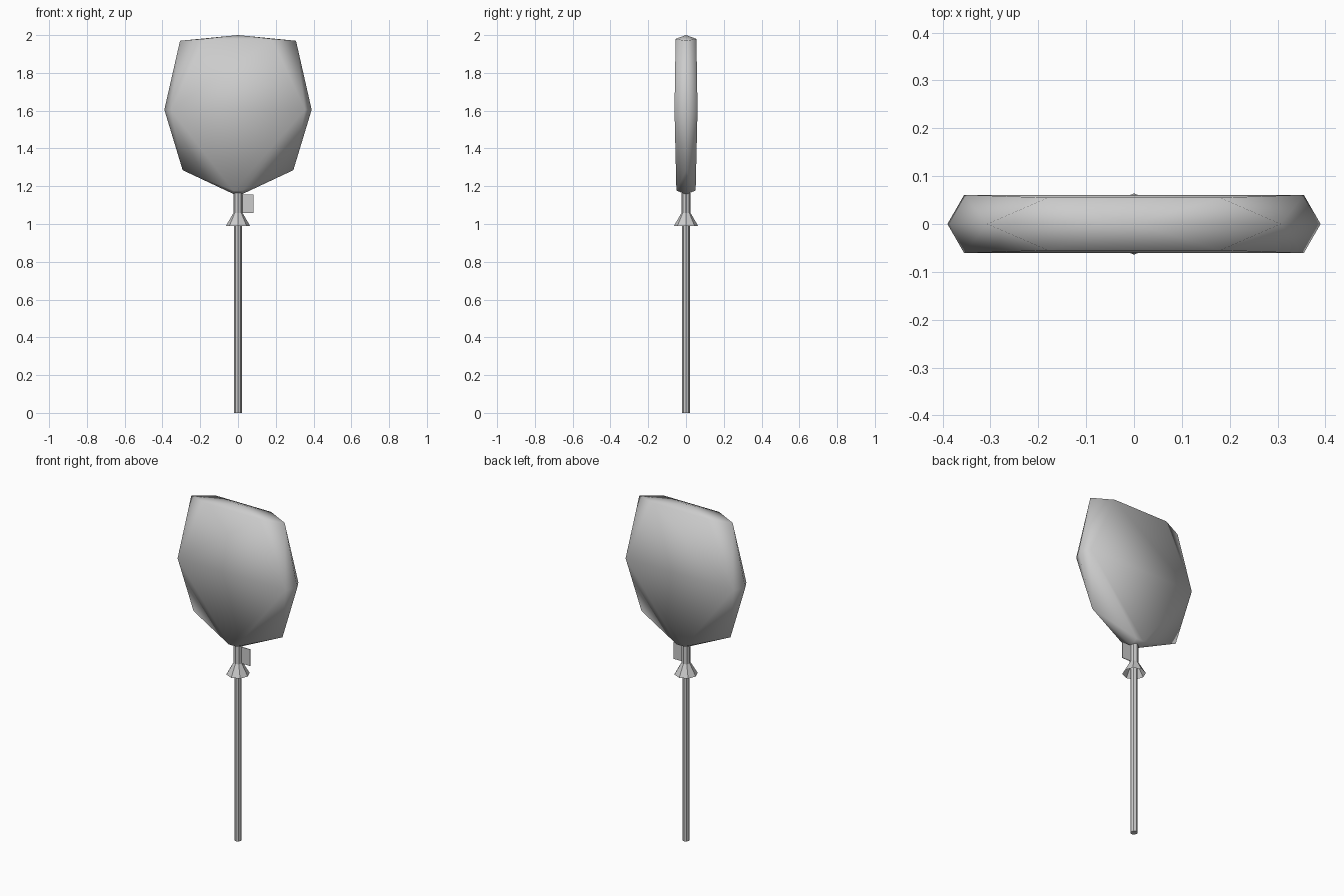
import bpy
import bmesh
import math

cube = bpy.data.objects.get("Cube")
if cube:
    bpy.data.objects.remove(cube, do_unlink=True)

grey = bpy.data.materials.new("light_grey")
grey.use_nodes = True
colour = (0.6, 0.6, 0.6, 1)
grey.diffuse_color = colour
grey.node_tree.nodes["Principled BSDF"].inputs["Base Color"].default_value = colour


def finish(name, bm):
    mesh = bpy.data.meshes.new(name)
    bm.to_mesh(mesh)
    bm.free()
    mesh.materials.append(grey)
    obj = bpy.data.objects.new(name, mesh)
    bpy.context.collection.objects.link(obj)
    return obj


def tube(name, bottom, top, r_bottom, r_top, caps=True, sides=8):
    """Upright faceted tube with corners on the x and y axes."""
    bm = bmesh.new()
    rings = []
    for z, r in ((bottom, r_bottom), (top, r_top)):
        rings.append([bm.verts.new((r * math.cos(math.tau * i / sides),
                                    r * math.sin(math.tau * i / sides), z))
                      for i in range(sides)])
    low, high = rings
    for i in range(sides):
        j = (i + 1) % sides
        bm.faces.new((low[i], low[j], high[j], high[i]))
    if caps:
        bm.faces.new(low[::-1])
        bm.faces.new(high)
    return finish(name, bm)


# Stick, flared open cup and neck
tube("stick", 0, 1.05, 0.02, 0.02)
tube("cup", 0.99, 1.057, 0.064, 0.025, caps=False)
tube("neck", 1.05, 1.165, 0.024, 0.024)

# Thin tab on the left of the neck
bm = bmesh.new()
bmesh.ops.create_cube(bm, size=1)
bmesh.ops.scale(bm, vec=(0.07, 0.004, 0.098), verts=bm.verts)
bmesh.ops.translate(bm, vec=(0.047, 0, 1.107), verts=bm.verts)
finish("tab", bm)

# Foil balloon: pointed rim at y = 0, shallow panel front and back
points = {
    "top": (0, 0, 2.0),
    "shoulder": (0.307, 0, 1.97),
    "side": (0.39, 0, 1.605),
    "hip": (0.293, 0, 1.285),
    "base": (0.02, 0, 1.157),
    "panel_top": (0.18, 0.055, 1.98),
    "panel_side": (0.355, 0.061, 1.605),
    "panel_base": (0.025, 0.051, 1.177),
}
edge_faces = [
    ("top", "panel_top", "shoulder"),
    ("shoulder", "panel_top", "panel_side"),
    ("shoulder", "panel_side", "side"),
    ("side", "panel_side", "hip"),
    ("hip", "panel_side", "panel_base"),
    ("hip", "panel_base", "base"),
]
bm = bmesh.new()
cache = {}


def vert(name, sx, sy):
    x, y, z = points[name]
    key = (x * sx, y * sy, z)
    if key not in cache:
        cache[key] = bm.verts.new(key)
    return cache[key]


for sy in (-1, 1):
    for sx in (-1, 1):
        for face in edge_faces:
            bm.faces.new([vert(n, sx, sy) for n in face])
    # Faces that span both halves
    bm.faces.new((vert("top", 1, sy), vert("panel_top", 1, sy), vert("panel_top", -1, sy)))
    for a, b in (("panel_top", "panel_side"), ("panel_side", "panel_base"),
                 ("panel_base", "base")):
        bm.faces.new((vert(a, 1, sy), vert(b, 1, sy), vert(b, -1, sy), vert(a, -1, sy)))
bmesh.ops.recalc_face_normals(bm, faces=bm.faces)
for f in bm.faces:
    f.smooth = True
finish("balloon", bm)
